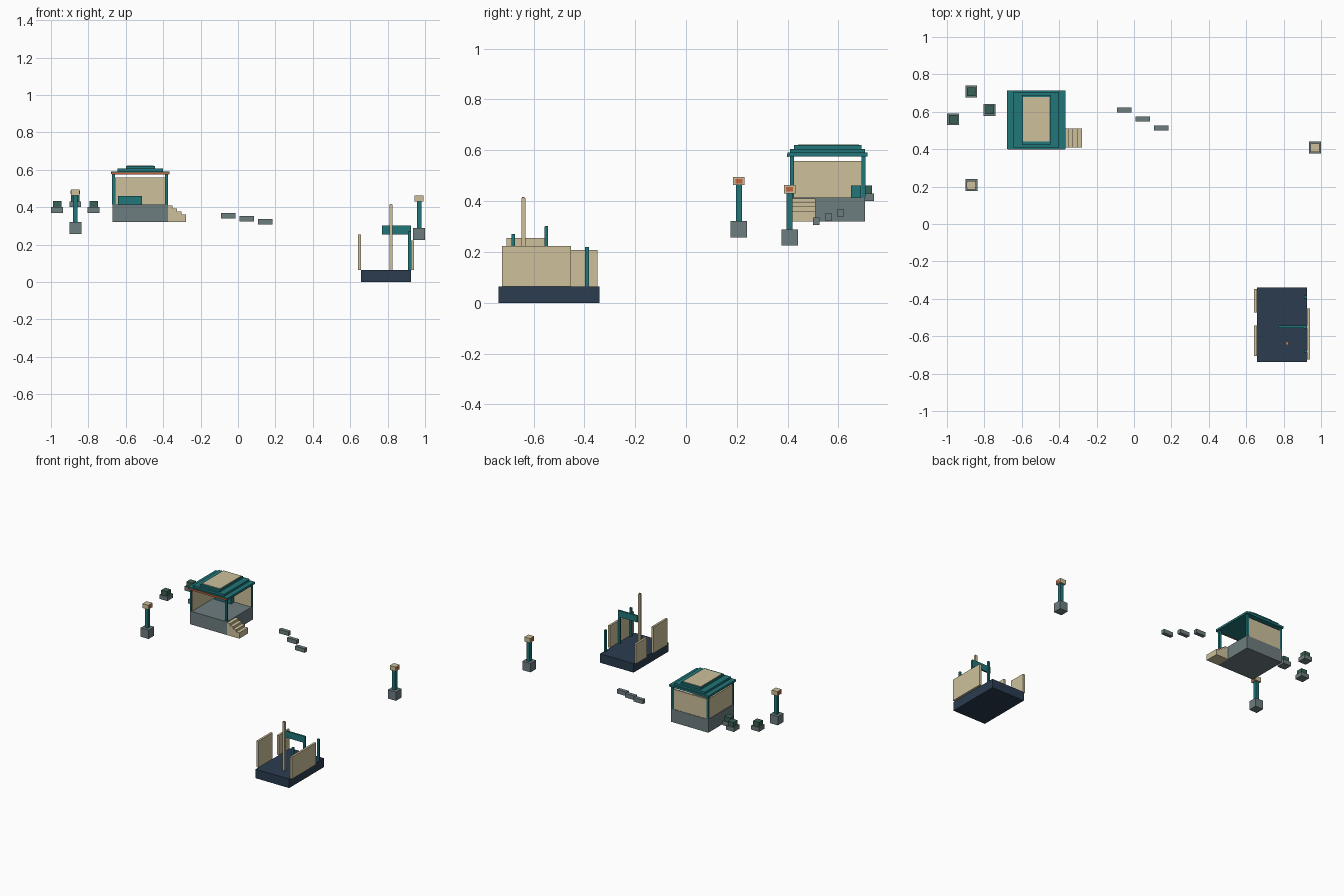
import bpy

COLORS = {
    "teal": (0.015, 0.18, 0.19, 1), "cream": (0.61, 0.53, 0.33, 1),
    "stone": (0.155, 0.205, 0.212, 1), "navy": (0.024, 0.045, 0.08, 1),
    "orange": (0.58, 0.13, 0.045, 1), "green": (0.04, 0.12, 0.09, 1),
}
mats = {}
for key, col in COLORS.items():
    mats[key] = bpy.data.materials.new(key)
    mats[key].diffuse_color = col


def box(name, color, x, y, z):
    """Box from (min, max) ranges on each axis."""
    bpy.ops.mesh.primitive_cube_add(size=1, location=[(r[0] + r[1]) / 2 for r in (x, y, z)])
    ob = bpy.context.object
    ob.name = name
    for v in ob.data.vertices:
        for i, r in enumerate((x, y, z)):
            v.co[i] *= r[1] - r[0]
    ob.data.materials.append(mats[color])
    return ob


def block(name, color, cx, cy, w, z0, z1):
    """Square column centred on cx, cy."""
    return box(name, color, (cx - w / 2, cx + w / 2), (cy - w / 2, cy + w / 2), (z0, z1))


# Lower platform with side panels
box("platform", "navy", (0.657, 0.925), (-0.737, -0.34), (0, 0.065))
box("left_rear_panel", "cream", (0.642, 0.657), (-0.472, -0.348), (0.065, 0.207))
box("left_front_panel", "cream", (0.642, 0.657), (-0.707, -0.543), (0.065, 0.255))
box("right_panel", "cream", (0.925, 0.94), (-0.725, -0.452), (0.065, 0.223))

# Platform posts, beam and mast
for y, top in ((-0.39, 0.22), (-0.55, 0.30), (-0.68, 0.27)):
    block("platform_post", "teal", 0.917, y, 0.015, 0.065, top)
box("cross_beam", "teal", (0.77, 0.925), (-0.555, -0.543), (0.255, 0.302))
block("mast", "cream", 0.817, -0.64, 0.016, 0.065, 0.413)
block("mast_cap", "orange", 0.817, -0.64, 0.01, 0.413, 0.417)

# Pavilion base, walls and corner posts
box("pavilion_base", "stone", (-0.672, -0.375), (0.41, 0.705), (0.32, 0.415))
box("back_wall", "cream", (-0.668, -0.38), (0.69, 0.702), (0.415, 0.558))
box("left_wall", "cream", (-0.668, -0.656), (0.415, 0.702), (0.415, 0.558))
for x in (-0.665, -0.383):
    for y in (0.417, 0.698):
        block("pavilion_post", "teal", x, y, 0.015, 0.415, 0.578)
box("bench", "teal", (-0.642, -0.512), (0.65, 0.688), (0.415, 0.461))

# Tiered roof with inlay and front trim
box("roof_eave", "teal", (-0.68, -0.365), (0.40, 0.715), (0.576, 0.591))
box("roof_middle", "teal", (-0.645, -0.40), (0.41, 0.705), (0.591, 0.606))
box("roof_top", "teal", (-0.60, -0.445), (0.425, 0.69), (0.606, 0.62))
box("roof_inlay", "cream", (-0.594, -0.452), (0.44, 0.68), (0.618, 0.623))
box("eave_trim", "orange", (-0.675, -0.37), (0.397, 0.403), (0.574, 0.586))

# Stairs
for i in range(4):
    x = -0.375 + i * 0.0245
    box("stair_step", "cream", (x, x + 0.0245), (0.41, 0.51), (0.32, 0.41 - i * 0.016))

# Stepping stones
for i in range(3):
    x, y, z = -0.09 + i * 0.099, 0.595 - i * 0.048, 0.339 - i * 0.016
    box("stepping_stone", "stone", (x, x + 0.076), (y, y + 0.027), (z, z + 0.029))

# Shrub planters
for x, y, z in ((-0.87, 0.708, 0.40), (-0.967, 0.56, 0.37), (-0.772, 0.61, 0.37)):
    block("planter", "stone", x, y, 0.063, z, z + 0.03)
    block("shrub", "green", x, y, 0.046, z + 0.03, z + 0.062)

# Lamp posts
for x, y, z in ((-0.87, 0.208, 0.257), (0.968, 0.408, 0.225)):
    block("lamp_base", "stone", x, y, 0.064, z, z + 0.064)
    block("lamp_post", "teal", x, y, 0.024, z + 0.064, z + 0.206)
    block("lamp_head", "cream", x, y, 0.046, z + 0.206, z + 0.238)
    box("lamp_light", "orange", (x - 0.0245, x + 0.0245), (y - 0.014, y + 0.014), (z + 0.213, z + 0.231))
